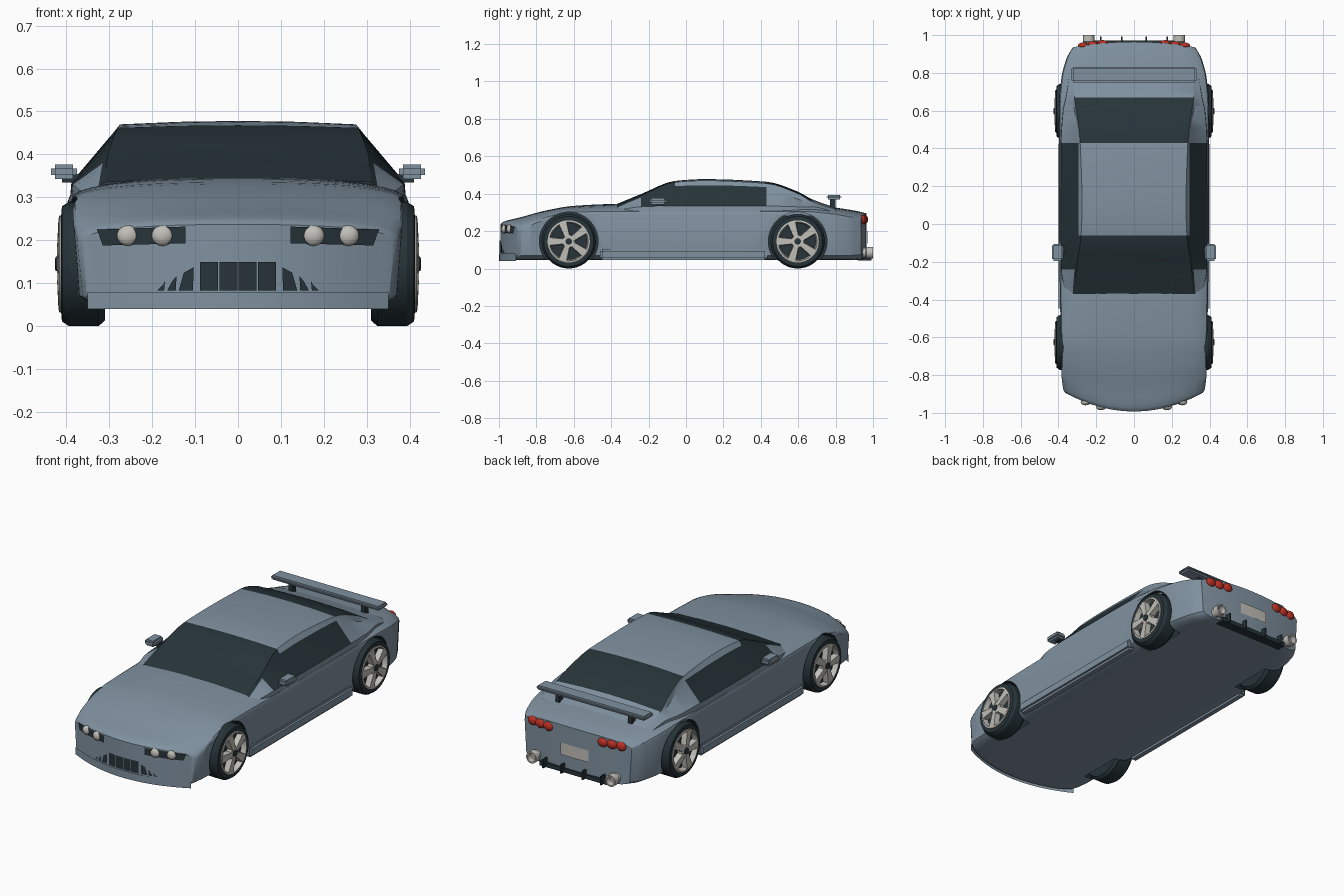
import bpy, bmesh, math
from mathutils import Matrix, Vector

if "Cube" in bpy.data.objects:
    bpy.data.objects.remove(bpy.data.objects["Cube"])


def material(name, rgb):
    m = bpy.data.materials.new(name)
    m.diffuse_color = (*rgb, 1)
    m.use_nodes = True
    m.node_tree.nodes["Principled BSDF"].inputs["Base Color"].default_value = m.diffuse_color
    return m


PAINT = material("slate_paint", (0.215, 0.285, 0.35))
DARK = material("dark_glass_and_rubber", (0.02, 0.034, 0.041))
METAL = material("pale_metal", (0.53, 0.52, 0.48))
RED = material("red_lamp", (0.5, 0.03, 0.018))


def make(name, bm, *mats):
    bmesh.ops.recalc_face_normals(bm, faces=bm.faces)
    me = bpy.data.meshes.new(name)
    bm.to_mesh(me)
    bm.free()
    for m in mats:
        me.materials.append(m)
    ob = bpy.data.objects.new(name, me)
    bpy.context.collection.objects.link(ob)
    return ob


def box(name, lo, hi, mat, bevel=0.0):
    bm = bmesh.new()
    lo, hi = Vector(lo), Vector(hi)
    bmesh.ops.create_cube(bm, size=1, matrix=Matrix.Translation((lo + hi) / 2)
                          @ Matrix.Diagonal((*(hi - lo), 1)))
    if bevel:
        bmesh.ops.bevel(bm, geom=bm.edges[:], offset=bevel, segments=2, affect='EDGES')
    return make(name, bm, mat)


def ball(name, loc, scale, mat):
    bm = bmesh.new()
    bmesh.ops.create_uvsphere(bm, u_segments=20, v_segments=12, radius=1,
                              matrix=Matrix.Translation(loc) @ Matrix.Diagonal((*scale, 1)))
    return make(name, bm, mat)


def lathe(name, profile, origin, axis, mat, n=40):
    """Spin (radius, distance) points round the x or y axis."""
    bm = bmesh.new()
    rings = []
    for r, d in profile:
        ring = []
        for i in range(n):
            a, b = r * math.cos(2 * math.pi * i / n), r * math.sin(2 * math.pi * i / n)
            p = (d, a, b) if axis == 'x' else (a, d, b)
            ring.append(bm.verts.new(Vector(origin) + Vector(p)))
        rings.append(ring)
    for p, q in zip(rings, rings[1:]):
        for i in range(n):
            bm.faces.new((p[i], p[(i + 1) % n], q[(i + 1) % n], q[i]))
    bm.faces.new(rings[0])
    bm.faces.new(rings[-1])
    return make(name, bm, mat)


def smooth_stations(rows, sub=4):
    """Monotone cubic interpolation of station rows along their first column."""
    def slope(i, c):
        d = [(rows[j + 1][c] - rows[j][c]) / (rows[j + 1][0] - rows[j][0])
             for j in (i - 1, i) if 0 <= j < len(rows) - 1]
        if len(d) == 1:
            return d[0]
        return 0 if d[0] * d[1] <= 0 else 2 * d[0] * d[1] / (d[0] + d[1])
    out = []
    for i in range(len(rows) - 1):
        a, b = rows[i], rows[i + 1]
        h = b[0] - a[0]
        for k in range(sub):
            t = k / sub
            row = [a[0] + h * t]
            for c in range(1, len(a)):
                row.append((2*t**3 - 3*t*t + 1) * a[c] + (t**3 - 2*t*t + t) * h * slope(i, c)
                           + (3*t*t - 2*t**3) * b[c] + (t**3 - t*t) * h * slope(i + 1, c))
            out.append(row)
    return out + [list(rows[-1])]


# Lower body: y, half width, end bow, bottom, shoulder height, crown height
BODY = [(-.993, .365, .10, .05, .195, .237), (-.975, .375, .10, .045, .205, .25),
        (-.88, .383, .07, .045, .24, .275), (-.75, .385, .03, .045, .27, .31),
        (-.6, .388, 0, .045, .29, .335), (-.37, .392, 0, .045, .29, .345),
        (0, .397, 0, .045, .29, .345), (.62, .397, 0, .045, .29, .345),
        (.78, .385, -.01, .045, .28, .328), (.9, .36, -.03, .045, .265, .31),
        (.965, .325, -.03, .05, .25, .295)]
bm = bmesh.new()
rings = []
N = 18
for y, w, bow, zb, zs, zt in smooth_stations(BODY):
    top, bot = [], []
    for i in range(N + 1):
        f = math.sin(math.pi / 2 * (2 * i / N - 1))
        crown = max(0, 1 - abs(f) ** 2.5) ** 0.4
        top.append(bm.verts.new((f * w, y + bow * f * f, zs + (zt - zs) * crown)))
        g = f * 0.965
        bot.append(bm.verts.new((g * w, y + bow * g * g, zb + .025 * abs(f) ** 12)))
    rings.append((top, bot))
for (t0, b0), (t1, b1) in zip(rings, rings[1:]):
    p, q = t0 + b0[::-1], t1 + b1[::-1]
    for i in range(len(p)):
        j = (i + 1) % len(p)
        bm.faces.new((p[i], p[j], q[j], q[i]))
for t, b in (rings[0], rings[-1]):
    for i in range(N):
        bm.faces.new((t[i], t[i + 1], b[i + 1], b[i]))
body = make("body_shell", bm, PAINT)

# Wheel wells cut with dark cylinders
WHEELS = [(s, y) for s in (-1, 1) for y in (-.627, .597)]
for s, y in WHEELS:
    cutter = lathe("well_cutter", [(.157, s * .29), (.157, s * .46)], (0, y, .145), 'x', DARK)
    cutter.hide_render = True
    mod = body.modifiers.new("well", 'BOOLEAN')
    mod.operation, mod.solver, mod.object = 'DIFFERENCE', 'EXACT', cutter
    mod.material_mode = 'TRANSFER'
    bpy.context.view_layer.objects.active = body
    bpy.ops.object.modifier_apply(modifier=mod.name)
    bpy.data.objects.remove(cutter)

# Cabin: y, then x,z of sill, glass top edge, roof rail, and centre height
CABIN = [(-.37, .36, .31, .325, .325, .31, .335, .345),
         (-.24, .385, .33, .315, .38, .305, .39, .398),
         (-.06, .388, .335, .295, .44, .28, .462, .468),
         (.1, .388, .335, .295, .445, .275, .47, .478),
         (.43, .386, .335, .295, .435, .285, .455, .464),
         (.6, .375, .33, .315, .37, .305, .40, .41),
         (.67, .36, .33, .325, .35, .315, .36, .372),
         (.8, .34, .30, .32, .31, .31, .315, .325)]
bm = bmesh.new()
rings = []
for y, xb, zb, xe, ze, xr, zr, zt in smooth_stations(CABIN):
    half = [(xb + .004, zb - .05), (xb, zb), (xe, ze), (xr, zr), (xr / 2, zt - .25 * (zt - zr))]
    pts = half + [(0, zt)] + [(-x, z) for x, z in half[::-1]]
    rings.append((y, [bm.verts.new((x, y, z)) for x, z in pts]))
for (ya, p), (yb, q) in zip(rings, rings[1:]):
    y = (ya + yb) / 2
    for i in range(10):
        f = bm.faces.new((p[i], p[i + 1], q[i + 1], q[i]))
        k = min(i, 9 - i)                      # strip number from the sill up
        side = k == 1 and -.24 < y < .43
        screen = (k >= 2 and y < -.06) or (k >= 3 and .43 < y < .67)
        f.material_index = 1 if side or screen else 0
make("cabin", bm, PAINT, DARK)


def end_y(x, front):
    y, w, bow = (BODY[0] if front else BODY[-1])[:3]
    return y + bow * (x / w) ** 2


def plate(name, bl, br, tr, tl, mat, front=True, off=.004, n=8):
    """Thin panel following the curved nose or tail, corners given as (x, z)."""
    bm = bmesh.new()
    cols = []
    for i in range(n + 1):
        ends = [Vector(a).lerp(Vector(b), i / n) for a, b in ((bl, br), (tl, tr))]
        cols.append([bm.verts.new((x, end_y(x, front) + (-off if front else off), z))
                     for x, z in ends])
    for a, b in zip(cols, cols[1:]):
        bm.faces.new((a[0], b[0], b[1], a[1]))
    ob = make(name, bm, mat)
    for p in ob.data.polygons:
        if (p.normal.y > 0) == front:
            p.flip()
    return ob


# Nose: chin lip, grille slots, headlights
plate("chin_lip", (-.35, .04), (.35, .04), (.35, .08), (-.35, .08), PAINT, off=.007, n=20)
for i in range(4):
    x = -.0885 + .045 * i
    plate("grille_slot", (x, .083), (x + .042, .083), (x + .042, .15), (x, .15), DARK, n=3)
for s in (-1, 1):
    for a, b, h in ((.105, .138, .125), (.145, .165, .105), (.172, .188, .093)):
        plate("grille_fin", (s * a, .083), (s * b, .083), (s * (b - .012), h),
              (s * (a - .002), h + .012), DARK, n=3)
    plate("headlight_panel", (s * .122, .193), (s * .315, .188), (s * .328, .225),
          (s * .122, .232), DARK)
    for x in (.175, .256):
        ball("headlight", (s * x, end_y(x, True), .211), (.026, .016, .024), METAL)
    # Tail lamps and exhausts
    for x in (.165, .217, .268):
        ball("tail_lamp", (s * x, end_y(x, False), .262), (.029, .016, .024), RED)
    lathe("exhaust", [(.026, .92), (.026, .96), (.031, .965), (.031, 1.0), (.023, 1.0),
                      (.021, .97)], (s * .24, 0, .085), 'y', METAL, 20)
    # Spoiler posts, door mirrors, side skirts, diffuser fins
    box("spoiler_post", (s * .22 - .012, .77, .30), (s * .22 + .012, .80, .375), DARK)
    box("mirror_arm", (s * .385 - .025, -.155, .335), (s * .385 + .025, -.125, .355), DARK)
    box("door_mirror", (s * .405 - .03, -.195, .343), (s * .405 + .03, -.105, .376), PAINT, .009)
    box("side_skirt", (s * .375 - .025, -.46, .045), (s * .375 + .025, .435, .105), PAINT, .012)
    for x in (.065, .175):
        box("diffuser_fin", (s * x - .004, .93, .042), (s * x + .004, .992, .09), DARK)
box("diffuser", (-.21, .92, .042), (.21, .972, .065), DARK)
plate("number_plate", (-.085, .135), (.085, .135), (.085, .2), (-.085, .2), METAL, False, .006)
box("spoiler_wing", (-.33, .75, .37), (.33, .832, .394), PAINT, .009)

# Wheels: tyre, rim ring, dark backing, five tapered spokes, hub
for s, y in WHEELS:
    def part(name, prof, mat):
        lathe(name, [(r, s * x) for r, x in prof], (0, y, .145), 'x', mat)
    part("tyre", [(.10, .31), (.132, .31), (.145, .325), (.145, .393), (.134, .41), (.11, .412),
                  (.105, .385)], DARK)
    part("rim_ring", [(.104, .38), (.113, .40), (.113, .416), (.104, .418), (.097, .388)], METAL)
    part("rim_back", [(.103, .385), (.103, .390)], DARK)
    part("hub", [(.034, .385), (.034, .416), (.028, .420)], METAL)
    part("hub_cap", [(.017, .40), (.017, .424), (.012, .426)], DARK)
    bm = bmesh.new()
    for k in range(5):
        rot = Matrix.Translation((0, y, .145)) @ Matrix.Rotation(
            math.pi / 2 + 2 * math.pi * k / 5, 4, 'X')
        faces = []
        for x0, x1 in ((.388, .422), (.388, .418)):
            r, h = ((.022, .015), (.106, .025))[len(faces)]
            faces.append([bm.verts.new(rot @ Vector((s * x, u, r)))
                          for x, u in ((x0, -h), (x0, h), (x1, h * .85), (x1, -h * .85))])
        a, b = faces
        bm.faces.new(a)
        bm.faces.new(b)
        for i in range(4):
            bm.faces.new((a[i], a[(i + 1) % 4], b[(i + 1) % 4], b[i]))
    make("spokes", bm, METAL)

# Smooth shading with sharp creases kept
for ob in bpy.context.scene.objects:
    ob.select_set(True)
    bpy.context.view_layer.objects.active = ob
bpy.ops.object.shade_smooth_by_angle(angle=math.radians(30))
